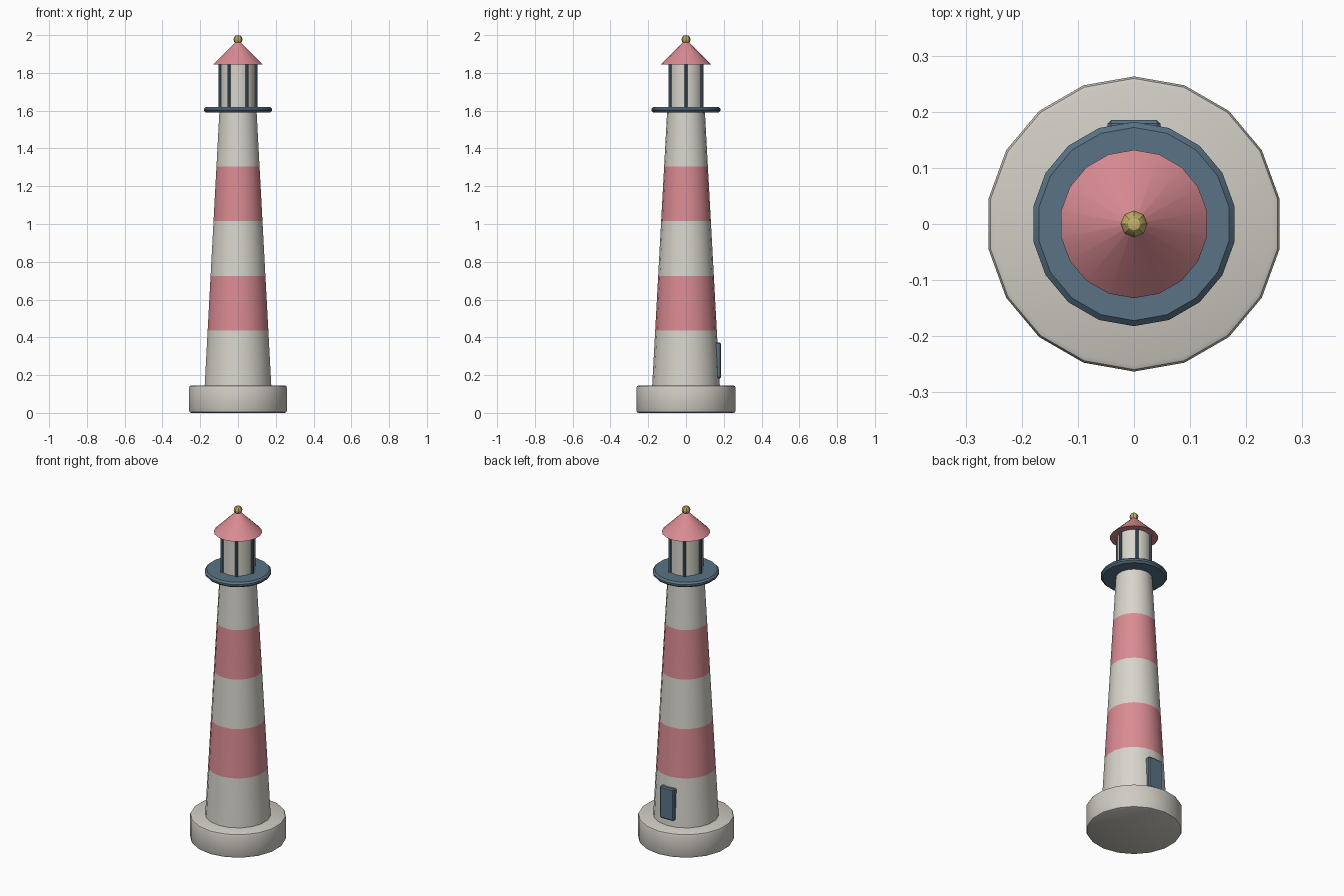
import bpy, bmesh, math

if "Cube" in bpy.data.objects:
    bpy.data.objects.remove(bpy.data.objects["Cube"])

SIDES = 18


def material(name, rgb):
    m = bpy.data.materials.new(name)
    m.diffuse_color = (*rgb, 1.0)
    m.use_nodes = True
    m.node_tree.nodes["Principled BSDF"].inputs["Base Color"].default_value = m.diffuse_color
    return m


WHITE = material("warm_white", (0.68, 0.66, 0.60))
STONE = material("pale_stone", (0.63, 0.60, 0.55))
PINK = material("rose_red", (0.70, 0.26, 0.29))
BLUE = material("slate_blue", (0.10, 0.17, 0.235))
GOLD = material("gold", (0.56, 0.44, 0.14))


def finish(name, bm, mats, smooth=True):
    bmesh.ops.recalc_face_normals(bm, faces=bm.faces[:])
    mesh = bpy.data.meshes.new(name)
    bm.to_mesh(mesh)
    bm.free()
    for m in mats:
        mesh.materials.append(m)
    ob = bpy.data.objects.new(name, mesh)
    bpy.context.collection.objects.link(ob)
    if smooth:
        bpy.ops.object.select_all(action='DESELECT')
        ob.select_set(True)
        bpy.context.view_layer.objects.active = ob
        bpy.ops.object.shade_smooth_by_angle(angle=math.radians(30))
    return ob


def lathe(name, profile, mats, sides=SIDES, centre=(0, 0), bands=False):
    """Stack rings of (radius, z) and cap both ends; bands alternate materials."""
    bm = bmesh.new()
    rings = []
    for r, z in profile:
        rings.append([bm.verts.new((centre[0] + r * math.sin(2 * math.pi * i / sides),
                                    centre[1] + r * math.cos(2 * math.pi * i / sides), z))
                      for i in range(sides)])
    for k, (a, b) in enumerate(zip(rings, rings[1:])):
        for i in range(sides):
            j = (i + 1) % sides
            f = bm.faces.new((a[i], a[j], b[j], b[i]))
            f.material_index = k % 2 if bands else 0
    bm.faces.new(rings[0])
    bm.faces.new(rings[-1])
    return finish(name, bm, mats)


# Round plinth with softened rims
R, H, B = 0.263, 0.145, 0.012
lathe("plinth", [(R - B, 0), (R - 0.3 * B, 0.3 * B), (R, B),
                 (R, H - B), (R - 0.3 * B, H - 0.3 * B), (R - B, H)], [STONE])

# Tapered tower in five equal bands
Z0, Z1, R0, R1 = 0.145, 1.595, 0.179, 0.10
lathe("tower", [(R0 + (R1 - R0) * k / 5, Z0 + (Z1 - Z0) * k / 5) for k in range(6)],
      [WHITE, PINK], bands=True)

# Gallery deck with chamfered rim
lathe("gallery", [(0.172, 1.59), (0.182, 1.60), (0.182, 1.61), (0.172, 1.62)], [BLUE])

# Lantern room and its six posts
lathe("lantern_room", [(0.092, 1.615), (0.092, 1.85)], [WHITE])
for n in range(6):
    a = math.radians(60 * n)
    lathe(f"lantern_post_{n + 1}", [(0.008, 1.615), (0.008, 1.85)], [BLUE], sides=8,
          centre=(0.096 * math.cos(a), 0.096 * math.sin(a)))

# Conical roof
lathe("roof", [(0.132, 1.845), (0.002, 1.975)], [PINK])

# Ball finial
bm = bmesh.new()
bmesh.ops.create_uvsphere(bm, u_segments=8, v_segments=6, radius=0.024)
bmesh.ops.translate(bm, verts=bm.verts[:], vec=(0, 0, 1.976))
finish("finial", bm, [GOLD])

# Door on the back, with chamfered edges
bm = bmesh.new()
bmesh.ops.create_cube(bm, size=1)
bmesh.ops.scale(bm, verts=bm.verts[:], vec=(0.094, 0.04, 0.19))
bmesh.ops.translate(bm, verts=bm.verts[:], vec=(0, 0.165, 0.278))
bmesh.ops.bevel(bm, geom=bm.edges[:], offset=0.006, segments=1, affect='EDGES')
finish("door", bm, [BLUE], smooth=False)
